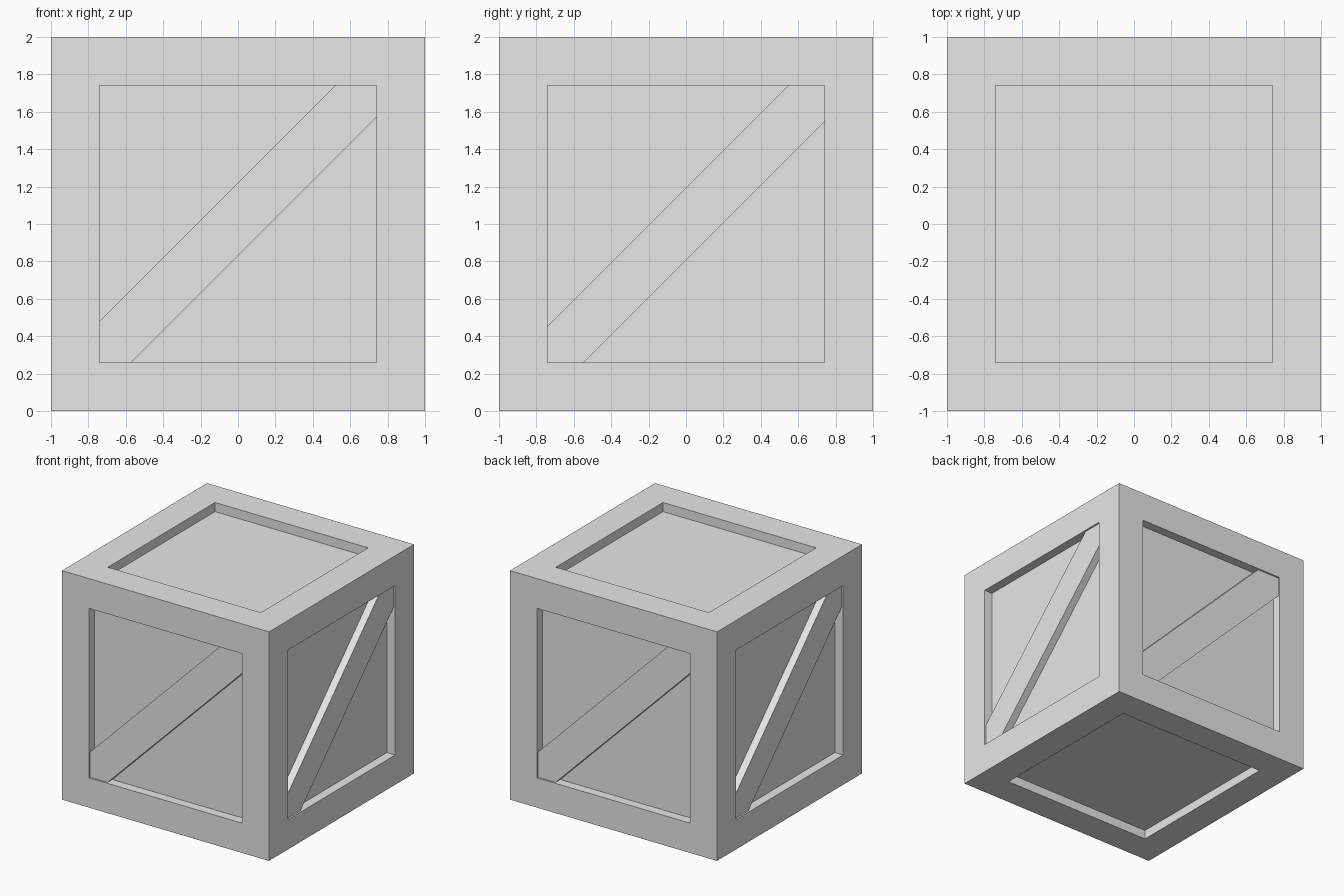
import bpy
import bmesh
from math import pi
from mathutils import Matrix

default = bpy.data.objects.get("Cube")
if default:
    bpy.data.objects.remove(default, do_unlink=True)

HALF = 1.0        # half the crate's side
BORDER = 0.26     # width of the frame around each panel
RECESS = 0.08     # depth of the panels
BRACE_FACE = 0.985
BRACE_BACK = 0.9
BRACE_HALF = 0.195
REACH = 0.75      # brace ends tuck just inside the frame

grey = bpy.data.materials.new("plain_grey")
grey.use_nodes = True
colour = (0.8, 0.8, 0.8, 1)
grey.diffuse_color = colour
grey.node_tree.nodes["Principled BSDF"].inputs["Base Color"].default_value = colour


def add_object(name, bm):
    bmesh.ops.recalc_face_normals(bm, faces=bm.faces)
    mesh = bpy.data.meshes.new(name)
    bm.to_mesh(mesh)
    bm.free()
    mesh.materials.append(grey)
    obj = bpy.data.objects.new(name, mesh)
    bpy.context.collection.objects.link(obj)
    return obj


# Crate body: a cube with a square panel sunk into every side
bm = bmesh.new()
bmesh.ops.create_cube(bm, size=2 * HALF, matrix=Matrix.Translation((0, 0, HALF)))
panels = list(bm.faces)
bmesh.ops.inset_individual(bm, faces=panels, thickness=BORDER, use_even_offset=True)
for panel in panels:
    inward = -panel.normal.copy() * RECESS
    sunk = bmesh.ops.extrude_discrete_faces(bm, faces=[panel])["faces"][0]
    bmesh.ops.translate(bm, verts=sunk.verts, vec=inward)
add_object("crate_body", bm)


# Diagonal brace: a band clipped by the square opening, rising to the right
def add_brace(name, turn, offset):
    r, up, low = REACH, offset + BRACE_HALF, offset - BRACE_HALF
    outline = [(-r, -r), (-r - low, -r), (r, r + low),
               (r, r), (r - up, r), (-r, -r + up)]
    bm = bmesh.new()
    face = bm.faces.new([bm.verts.new((x, -BRACE_FACE, z + HALF)) for x, z in outline])
    back = bmesh.ops.extrude_face_region(bm, geom=[face], use_keep_orig=True)["geom"]
    bmesh.ops.translate(bm, verts=[v for v in back if isinstance(v, bmesh.types.BMVert)],
                        vec=(0, BRACE_FACE - BRACE_BACK, 0))
    bmesh.ops.rotate(bm, verts=bm.verts, matrix=Matrix.Rotation(turn, 3, "Z"))
    add_object(name, bm)


for i, (side, offset) in enumerate([("front", 0.025), ("left", 0),
                                    ("back", 0.025), ("right", 0)]):
    add_brace(side + "_brace", i * pi / 2, offset)
